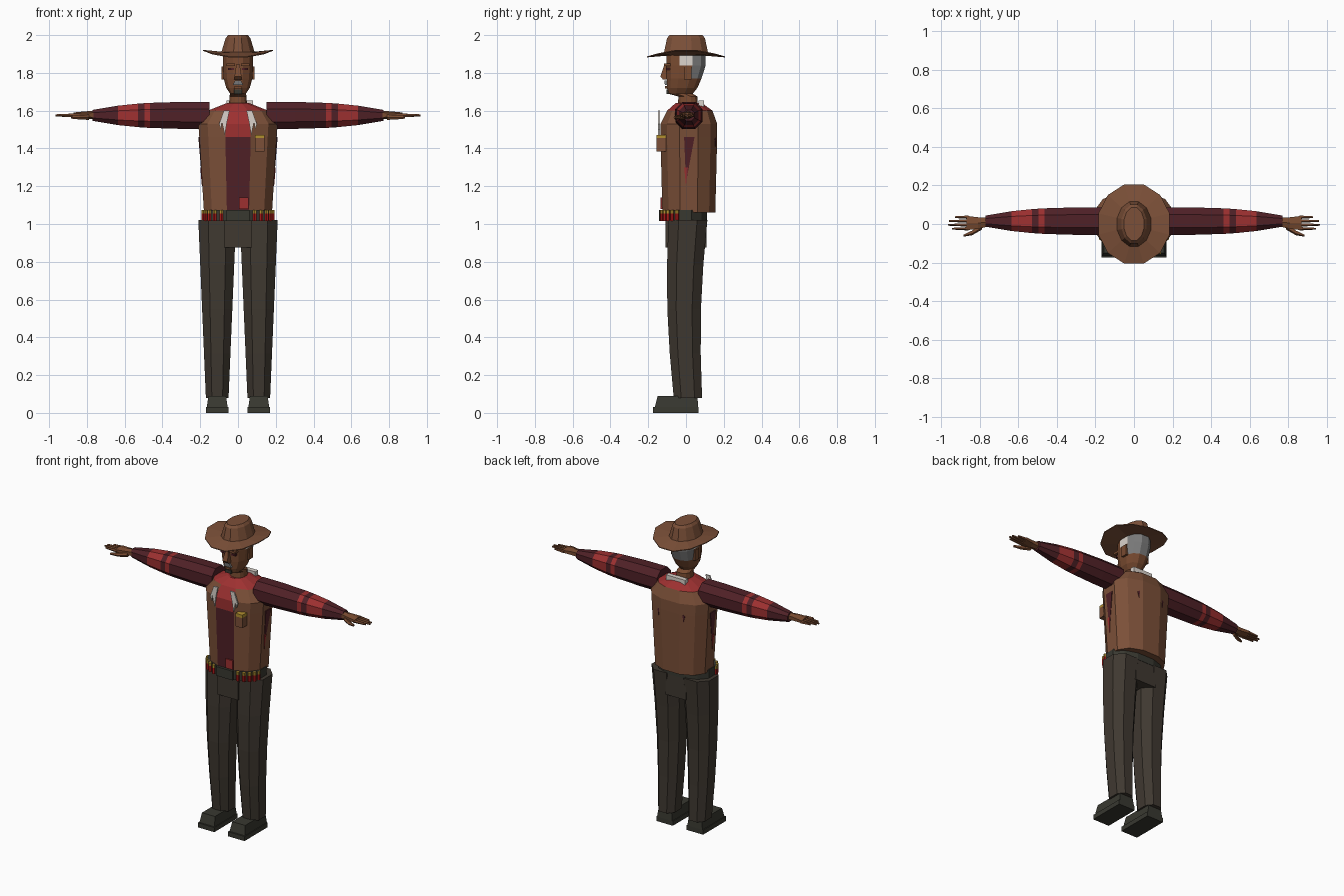
import bpy, bmesh, math
from mathutils import Vector

cube = bpy.data.objects.get("Cube")
if cube:
    bpy.data.objects.remove(cube, do_unlink=True)


def material(name, *rgb):
    mat = bpy.data.materials.new(name)
    mat.use_nodes = True
    colour = (*rgb, 1)
    mat.diffuse_color = colour
    mat.node_tree.nodes["Principled BSDF"].inputs["Base Color"].default_value = colour
    return mat


LEATHER = material("leather brown", .2, .08, .04)
SKIN = material("skin brown", .19, .07, .03)
MAROON = material("dark maroon", .08, .015, .02)
RED = material("shirt red", .34, .03, .03)
TROUSER = material("trouser charcoal", .05, .04, .03)
BOOT = material("boot grey", .04, .04, .03)
HAIR = material("hair grey", .2, .2, .2)
FLEECE = material("fleece white", .7, .65, .6)
SHELL = material("shell red", .4, .01, .01)
BRASS = material("brass", .45, .28, .03)


def finish(name, bm, mats, rule=None, mirror=False):
    """Turn a bmesh into an object, colour its faces by a rule and mirror it if paired."""
    bmesh.ops.recalc_face_normals(bm, faces=bm.faces)
    if rule:
        for face in bm.faces:
            face.material_index = mats.index(rule(face.calc_center_median()))
    mesh = bpy.data.meshes.new(name)
    bm.to_mesh(mesh)
    bm.free()
    for mat in mats:
        mesh.materials.append(mat)
    ob = bpy.data.objects.new(name, mesh)
    bpy.context.collection.objects.link(ob)
    if mirror:
        ob.modifiers.new("Mirror", "MIRROR").use_mirror_merge = False


def loft(name, rings, mats, sides=8, power=.85, x=0, height=None, warp=None, **options):
    """Skin rounded rings (position, y, radius, radius), upright or, at a height, along x."""
    bm = bmesh.new()
    fit = math.cos(math.pi / sides) ** power
    loops = []
    for position, y, first, second in rings:
        loop = []
        for i in range(sides):
            angle = math.tau * (i + .5) / sides
            u, v = (math.copysign(abs(t) ** power, t) / fit
                    for t in (math.cos(angle), math.sin(angle)))
            if height is None:
                co = Vector((x + first * u, y + second * v, position))
            else:
                co = Vector((position, y + first * u, height + second * v))
            loop.append(bm.verts.new(warp(co) if warp else co))
        loops.append(loop)
    for low, high in zip(loops, loops[1:]):
        for i in range(sides):
            bm.faces.new((low[i - 1], low[i], high[i], high[i - 1]))
    bm.faces.new(loops[0])
    bm.faces.new(loops[-1])
    finish(name, bm, mats, **options)


def box(name, centre, size, mat, **options):
    bm = bmesh.new()
    bmesh.ops.create_cube(bm, size=1)
    bmesh.ops.scale(bm, vec=size, verts=bm.verts)
    bmesh.ops.translate(bm, vec=centre, verts=bm.verts)
    finish(name, bm, [mat], **options)


def plate(name, points, push, mat):
    """Thin mirrored plate, pushed out from an outline."""
    bm = bmesh.new()
    face = bm.faces.new([bm.verts.new(p) for p in points])
    out = bmesh.ops.extrude_face_region(bm, geom=[face])
    verts = [g for g in out["geom"] if isinstance(g, bmesh.types.BMVert)]
    bmesh.ops.translate(bm, verts=verts, vec=push)
    finish(name, bm, [mat], mirror=True)


# Vest with the shirt showing in the front opening and at the collar
VEST_HEM, SHIRT_V, SHOULDER = 1.06, 1.46, 1.6


def torso_rule(c):
    if c.z > SHOULDER:
        return RED
    if abs(c.x) < .02 and c.y < -.05:
        return RED if c.z > SHIRT_V else MAROON
    return LEATHER


loft("vest_and_shirt", [
    (VEST_HEM, .015, .18, .14), (SHIRT_V, .015, .205, .15), (1.53, .015, .21, .15),
    (SHOULDER, .02, .16, .12), (1.64, .015, .06, .07)],
    [LEATHER, RED, MAROON], sides=12, rule=torso_rule)
box("shirt_tail", (.03, -.13, 1.11), (.05, .01, .06), RED)
box("back_collar", (.01, .08, 1.63), (.14, .03, .05), FLEECE)

# Breast pouch with a brass top
box("chest_pouch", (.115, -.13, 1.42), (.05, .05, .07), LEATHER)
box("pouch_top", (.115, -.13, 1.46), (.05, .05, .02), BRASS)

# Fringe, side openings and back tears of the vest
fringe = [(.045, 1.6), (.075, 1.6), (.1, 1.53), (.09, 1.5), (.085, 1.54), (.07, 1.47),
          (.06, 1.53)]
plate("fringe", [(x, -.138, z) for x, z in fringe], (0, -.009, 0), FLEECE)
plate("side_openings", [(.205, -.01, SHIRT_V), (.205, .045, SHIRT_V), (.185, 0, 1.22)],
      (.005, 0, 0), MAROON)
plate("side_linings", [(.193, -.01, 1.3), (.193, .01, 1.3), (.184, 0, 1.2)],
      (.007, 0, 0), RED)
plate("back_tears", [(.085, .15, 1.46), (.1, .145, 1.45), (.09, .148, 1.41)],
      (0, .009, 0), MAROON)

# Hips, belt and buckle
BELT = 1.045
box("seat", (0, 0, .95), (.15, .216, .15), TROUSER)
loft("belt", [(BELT + step, -.01, .186, .12) for step in (-.03, .03)], [BOOT], sides=12)
box("buckle", (0, -.13, BELT), (.12, .025, .06), BOOT)

# Cartridges spaced around the belt
for i in range(5):
    angle = math.radians(24 + 13 * i)
    x, y = .19 * math.sin(angle) ** .85, -.01 - .126 * math.cos(angle) ** .85
    loft("cartridges", [(BELT + step, y, .009, .009) for step in (-.03, .01, .03)],
         [SHELL, BRASS], sides=6, x=x, mirror=True,
         rule=lambda c: BRASS if c.z > BELT + .01 else SHELL)

# Trouser legs taper towards the ankle and bow forward at the knee
loft("legs", [(.08 + .235 * i, .01 - .02 * math.sin(i * math.pi / 4),
               .06 + .01 * i, .075 + .007 * i) for i in range(5)],
     [TROUSER], x=.11, mirror=True)

# Boots
box("soles", (.11, -.055, .015), (.12, .24, .03), BOOT, mirror=True)
loft("boots", [(.03, -.05, .055, .115), (.09, -.045, .047, .105)], [BOOT],
     sides=4, power=0, x=.11, mirror=True)

# Sleeves narrow towards the wrist and carry two red bands
SHOULDER_X, BANDS, WRIST = .15, [(.465, .495), (.53, .635)], .77


def sleeve_ring(x):
    radius = .072 - .043 * ((x - SHOULDER_X) / (WRIST - SHOULDER_X)) ** 3
    return x, .015, radius, radius


def sleeve_rule(c):
    return RED if any(start < c.x < end for start, end in BANDS) else MAROON


stations = [SHOULDER_X, .3, *BANDS[0], *BANDS[1], WRIST]
loft("sleeves", [sleeve_ring(x) for x in stations], [MAROON, RED],
     height=1.575, mirror=True, rule=sleeve_rule)

# Hands
loft("palms", [(.76, .01, .024, .02), (.81, .005, .03, .017), (.87, .005, .037, .012)],
     [SKIN], sides=6, height=1.577, mirror=True)
for i, tip in enumerate((.945, .965, .96, .93)):
    y = -.024 + .02 * i
    loft("fingers", [(.86, y, .008, .009), (tip, y, .004, .005)],
         [SKIN], sides=5, height=1.575, mirror=True)
loft("thumbs", [(.79, -.015, .012, .012), (.84, -.045, .011, .01), (.885, -.06, .005, .006)],
     [SKIN], sides=5, height=1.565, mirror=True)


# Head with grey hair behind the ears
def head_rule(c):
    if c.z > 1.76 and c.y > .02:
        return HAIR
    if c.z > 1.84 and abs(c.x) > .07:
        return FLEECE
    return SKIN


loft("head", [
    (1.6, .01, .05, .055), (1.675, .01, .045, .05), (1.69, -.03, .042, .066),
    (1.72, -.02, .062, .08), (1.77, -.01, .076, .092), (1.84, 0, .08, .104),
    (1.91, 0, .078, .103)], [SKIN, HAIR, FLEECE], sides=12, rule=head_rule)

# Face
box("ears", (.08, .01, 1.8), (.015, .04, .07), SKIN, mirror=True)
box("eyes", (.037, -.09, 1.82), (.032, .03, .012), MAROON, mirror=True)
box("brows", (.038, -.1, 1.843), (.044, .035, .014), SKIN, mirror=True)
loft("nose", [(1.765, -.1, .02, .022), (1.78, -.108, .019, .028), (1.845, -.1, .009, .014)],
     [SKIN], sides=4, power=0)
loft("moustache", [(1.735, -.1, .028, .012), (1.76, -.1, .015, .014)], [HAIR],
     sides=4, power=0)
box("mouth", (0, -.1, 1.724), (.036, .022, .012), SKIN)
box("chin_beard", (0, -.09, 1.7), (.044, .024, .022), BOOT)


# Hat with the brim raised at the sides and dipped front and back
def bend_brim(co):
    if co.xy.length > .15:
        co.z += .02 * (co.x ** 2 - co.y ** 2) / co.xy.length_squared
    return co


loft("hat", [
    (1.893, 0, .08, .106), (1.9, 0, .185, .206), (1.905, 0, .185, .206),
    (1.91, 0, .088, .116), (1.985, 0, .065, .1), (2, 0, .052, .086)],
    [LEATHER], sides=12, power=1, warp=bend_brim)
